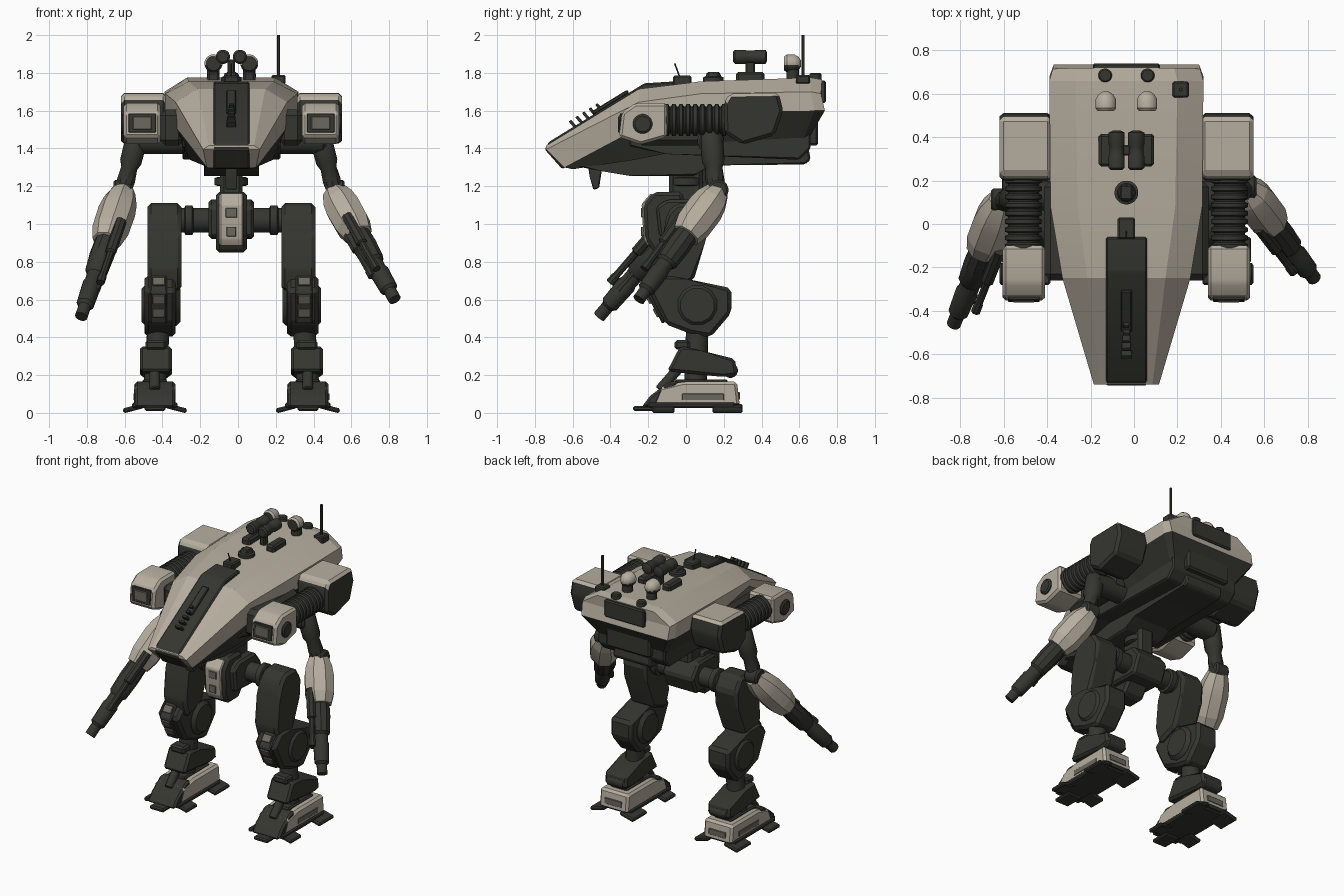
import bpy, bmesh, math
from mathutils import Vector, Matrix

CX = -0.035   # symmetry plane of the body (the arms are posed unevenly)
COL = {"tan_armour": (0.47, 0.42, 0.345), "dark_metal": (0.036, 0.037, 0.030),
       "worn_grey": (0.15, 0.14, 0.115), "black_metal": (0.022, 0.022, 0.02)}
MATS = {}
for k, c in COL.items():
    MATS[k] = bpy.data.materials.new(k)
    MATS[k].diffuse_color = (*c, 1)
TAN, DARK, WORN, BLACK = COL


def finish(name, bm, mat, bevel=0.0, smooth=35):
    """Bevel, orient, colour (name or rule on the face) and link a part."""
    if bevel:
        bmesh.ops.bevel(bm, geom=bm.edges[:], offset=bevel, segments=1, affect='EDGES', clamp_overlap=True)
    bmesh.ops.recalc_face_normals(bm, faces=bm.faces)
    bm.normal_update()
    me = bpy.data.meshes.new(name)
    used = []
    for f in bm.faces:
        m = mat(f) if callable(mat) else mat
        if m not in used:
            used.append(m)
            me.materials.append(MATS[m])
        f.material_index = used.index(m)
        f.smooth = True
    for e in bm.edges:
        e.smooth = len(e.link_faces) == 2 and e.calc_face_angle(0) < math.radians(smooth)
    bmesh.ops.translate(bm, vec=(CX, 0, 0), verts=bm.verts)
    bm.to_mesh(me)
    bm.free()
    ob = bpy.data.objects.new(name, me)
    bpy.context.collection.objects.link(ob)
    return ob


def box(name, c, s, mat, bevel=0.008, rot=None):
    bm = bmesh.new()
    m = Matrix.Translation(c) @ (rot or Matrix()) @ Matrix.Diagonal((*s, 1))
    bmesh.ops.create_cube(bm, size=1, matrix=m)
    return finish(name, bm, mat, bevel, 20)


def prism(name, prof, x0, x1, mat, bevel=0.01):
    """Side profile (y, z) extruded from x0 to x1."""
    bm = bmesh.new()
    a, b = ([bm.verts.new((x, y, z)) for y, z in prof] for x in (x0, x1))
    bm.faces.new(a)
    bm.faces.new(b[::-1])
    for i in range(len(prof)):
        j = (i + 1) % len(prof)
        bm.faces.new((a[i], a[j], b[j], b[i]))
    return finish(name, bm, mat, bevel, 20)


def lathe(name, p0, p1, prof, mat, n=16, smooth=35):
    """Rings (fraction along axis, radius) around the line p0-p1."""
    bm = bmesh.new()
    p0, p1 = Vector(p0), Vector(p1)
    q = (p1 - p0).to_track_quat('Z', 'Y')
    rings = [[bm.verts.new(p0.lerp(p1, t) + q @ Vector((r * math.cos(a), r * math.sin(a), 0)))
              for a in [2 * math.pi * (i + .5) / n for i in range(n)]] for t, r in prof]
    for a, b in zip(rings, rings[1:]):
        for i in range(n):
            j = (i + 1) % n
            bm.faces.new((a[i], a[j], b[j], b[i]))
    bm.faces.new(rings[0])
    bm.faces.new(rings[-1])
    return finish(name, bm, mat, 0, smooth)


def rod(name, p0, p1, r, mat=DARK, n=16):
    L = (Vector(p1) - Vector(p0)).length
    e = min(.15, r * .2 / L)
    return lathe(name, p0, p1, [(0, r * .8), (e, r), (1 - e, r), (1, r * .8)], mat, n)


# Hull: faceted loft; half sections of roof crease, shoulder, side edge, belly edge
secs = [[(.12, -.74, 1.415), (.15, -.74, 1.395), (.13, -.645, 1.30), (.10, -.60, 1.29)],
        [(.18, -.25, 1.715), (.295, -.25, 1.645), (.285, -.27, 1.50), (.22, -.27, 1.34)],
        [(.225, .08, 1.755), (.35, .08, 1.69), (.35, .08, 1.59), (.25, .08, 1.41)],
        [(.235, .66, 1.775), (.355, .66, 1.70), (.355, .68, 1.60), (.25, .62, 1.44)],
        [(.22, .72, 1.765), (.34, .715, 1.69), (.335, .735, 1.60), (.25, .66, 1.47)]]
bm = bmesh.new()
rings = [[bm.verts.new(p) for p in s] + [bm.verts.new((-x, y, z)) for x, y, z in s[::-1]] for s in secs]
for a, b in zip(rings, rings[1:]):
    for i in range(8):
        j = (i + 1) % 8
        bm.faces.new((a[i], a[j], b[j], b[i]))
for r in (rings[0], rings[-1]):
    for i in range(3):
        bm.faces.new((r[i], r[i + 1], r[6 - i], r[7 - i]))
finish("hull", bm, lambda f: DARK if f.normal.z < -.3 and f.normal.y > -.5 else TAN, 0, 10)

# Dark canopy stripe running over the nose, with its fins
prism("canopy_stripe", [(-.06, 1.70), (-.06, 1.755), (-.22, 1.745), (-.725, 1.435), (-.748, 1.395),
                        (-.655, 1.29), (-.5, 1.4), (-.25, 1.6)], -.095, .095, DARK, .008)
for i in range(5):
    y = -.60 + i * .035
    box("nose_fin", (0, y, 1.53 + i * .022), (.05 - .006 * i, .016, .045), DARK, .002, Matrix.Rotation(.7, 4, 'X'))
box("canopy_ridge", (0, -.40, 1.645), (.05, .22, .02), DARK, .005, Matrix.Rotation(.55, 4, 'X'))

# Underside and rear blocks
prism("wide_belly", [(-.3, 1.52), (-.3, 1.41), (-.1, 1.37), (.60, 1.34), (.66, 1.40), (.66, 1.5)], -.26, .26, DARK)
prism("centre_belly", [(-.6, 1.31), (-.45, 1.28), (-.3, 1.255), (.05, 1.255), (.13, 1.32), (.63, 1.315),
                       (.66, 1.34), (.64, 1.45), (-.5, 1.45)], -.145, .145, DARK)
box("rear_panel", (0, .725, 1.70), (.31, .03, .12), DARK)
box("rear_vent", (0, .67, 1.50), (.34, .06, .17), DARK, .012)
prism("chin_gun", [(-.52, 1.32), (-.51, 1.25), (-.49, 1.18), (-.46, 1.19), (-.44, 1.32)], -.03, .03, DARK, .006)

# Roof equipment
lathe("roof_hatch", (0, .145, 1.74), (0, .145, 1.80), [(0, .055), (.6, .055), (.7, .042), (1, .035)], DARK, 20)
box("hatch_block", (0, .145, 1.785), (.06, .07, .04), DARK)
box("roof_sensor", (0, -.02, 1.755), (.08, .10, .06), DARK)
rod("whip_aerial", (0, -.03, 1.77), (0, -.06, 1.85), .004, DARK, 6)
box("aerial_base", (.25, .62, 1.765), (.075, .075, .05), DARK)
rod("tall_aerial", (.25, .62, 1.76), (.25, .62, 2.0), .009, DARK, 8)
box("scope_mount", (0, .34, 1.81), (.04, .05, .12), DARK)
for s in (-1, 1):
    lathe("scope_tube", (.045 * s, .25, 1.885), (.045 * s, .43, 1.885),
          [(0, .028), (.05, .038), (.35, .038), (.4, .034), (.6, .034), (.65, .038), (.95, .038), (1, .02)], DARK)
    box("roof_box", (.095 * s, .34, 1.775), (.065, .15, .06), DARK, .012)
    rod("rear_cap", (.098 * s, .685, 1.75), (.098 * s, .685, 1.80), .032)
    rod("lamp_post", (.095 * s, .565, 1.75), (.095 * s, .565, 1.825), .034)
    lathe("search_lamp", (.095 * s, .52, 1.85), (.095 * s, .61, 1.85),
          [(0, .038), (.15, .048), (.6, .048), (.85, .035), (1, .015)],
          lambda f: DARK if f.normal.y < -.7 or f.calc_center_median().z < 1.835 else TAN)

    # Side mounts and shoulder pods
    box("side_mount", (.315 * s, -.03, 1.51), (.13, .46, .19), DARK, .03)
    prism("pod_front", [(-.355, 1.46), (-.34, 1.59), (-.27, 1.64), (-.1, 1.64), (-.1, 1.46), (-.24, 1.42)],
          .375 * s, .57 * s, TAN, .015)
    prism("pod_window", [(-.36, 1.485), (-.35, 1.585), (-.33, 1.585), (-.34, 1.485)], .40 * s, .545 * s, DARK, .003)
    box("pod_window_glass", (.4725 * s, -.352, 1.535), (.10, .018, .07), WORN, .003)
    rod("pod_side_lamp", (.53 * s, -.23, 1.53), (.585 * s, -.23, 1.53), .052, DARK, 20)
    coil = []
    for i in range(9):
        coil += [((i + k) / 9, r) for k, r in ((.08, .072), (.25, .086), (.7, .086), (.9, .072))]
    lathe("pod_coil", (.475 * s, -.12, 1.55), (.475 * s, .22, 1.55), coil, DARK, 20)
    prism("pod_rear", [(.205, 1.48), (.2, 1.64), (.23, 1.69), (.49, 1.695), (.515, 1.6), (.47, 1.47), (.3, 1.42)],
          .345 * s, .585 * s, lambda f: TAN if f.normal.z > .3 else DARK, .018)
    rod("shoulder_axle", (.2 * s, .13, 1.44), (.50 * s, .13, 1.44), .07)

    # Hip and legs
    rod("hip_axle", (.05 * s, .02, 1.02), (.30 * s, .02, 1.02), .065)
    rod("hip_collar", (.2 * s, .02, 1.02), (.25 * s, .02, 1.02), .08)
    prism("thigh", [(-.1, 1.06), (-.05, 1.11), (.07, 1.11), (.13, 1.02), (.10, .9), (.04, .70), (-.12, .64),
                    (-.16, .76), (-.12, .95)], .265 * s, .445 * s, DARK, .02)
    prism("knee_block", [(-.2, .65), (-.12, .73), (0, .71), (.24, .66), (.24, .53), (.13, .40), (.02, .42),
                         (-.11, .47)], .295 * s, .46 * s, DARK, .02)
    rod("knee_disc", (.27 * s, .06, .57), (.475 * s, .06, .57), .115, DARK, 12)
    prism("knee_plate", [(-.215, .64), (-.14, .735), (-.10, .70), (-.09, .5), (-.125, .47)],
          .34 * s, .43 * s, DARK, .008)
    for z, y in ((.60, -.199), (.53, -.160)):
        box("knee_worn_patch", (.385 * s, y, z), (.065, .012, .05), WORN, .002, Matrix.Rotation(.48, 4, 'X'))
    box("knee_top_patch", (.385 * s, -.178, .695), (.065, .012, .05), WORN, .002, Matrix.Rotation(-.67, 4, 'X'))
    rod("ankle_column", (.385 * s, .06, .46), (.405 * s, .05, .15), .06)
    prism("shin_guard", [(-.03, .355), (.08, .33), (.26, .285), (.27, .2), (.2, .19), (-.1, .22)],
          .315 * s, .485 * s, DARK, .015)
    box("shin_front_joint", (.40 * s, -.02, .36), (.11, .08, .05), DARK, .012)
    rod("heel_joint", (.33 * s, .235, .225), (.47 * s, .235, .225), .04)
    rod("foot_strut", (.405 * s, -.01, .27), (.405 * s, -.14, .12), .028)
    prism("foot", [(-.18, .04), (-.14, .135), (-.02, .165), (.27, .165), (.285, .035)],
          .295 * s, .515 * s, lambda f: DARK if f.normal.y < -.4 or f.normal.z < -.3 else TAN, .015)
    box("foot_top", (.405 * s, .08, .165), (.13, .28, .025), DARK)
    prism("toe_cap", [(-.235, .03), (-.19, .09), (-.09, .165), (-.04, .165), (-.1, .03)],
          .30 * s, .51 * s, DARK, .012)
    box("foot_side_slot", (.512 * s, .09, .085), (.014, .22, .035), WORN, .002)
    box("heel_slot", (.405 * s, .278, .09), (.13, .014, .04), WORN, .002)
    box("sole", (.405 * s, .03, .04), (.24, .46, .03), DARK)
    for x, y, w, d in ((0, -.21, .11, .14), (-.115, -.12, .11, .12), (.115, -.12, .11, .12),
                       (-.115, .22, .11, .16), (.115, .22, .11, .16)):
        tilt = Matrix.Rotation(2.2 * x * s, 4, 'Y')
        box("toe", ((.405 + x) * s, y, .024), (w, d, .026), DARK, .008, tilt)

# Waist and pelvis
box("waist_column", (0, 0, 1.20), (.12, .18, .20), DARK, .02)
rod("waist_ring", (0, 0, 1.20), (0, 0, 1.25), .09, DARK, 20)
prism("pelvis", [(-.14, .93), (-.16, 1.09), (-.1, 1.13), (.08, 1.13), (.15, 1.04), (.1, .92)], -.12, .12, DARK, .015)
prism("pelvis_front", [(-.17, 1.17), (-.225, 1.10), (-.215, .92), (-.17, .85), (-.05, .85), (.02, .95), (-.02, 1.17)],
      -.082, .082, DARK, .018)
prism("pelvis_plate", [(-.185, 1.165), (-.235, 1.105), (-.225, .92), (-.20, .88), (-.18, .95), (-.17, 1.13)],
      -.062, .062, TAN, .006)
for z, w in ((1.06, .06), (.96, .05)):
    box("pelvis_slot", (0, -.232, z), (w, .012, .05), WORN, .002)

# Arms, posed separately: shoulder, elbow, muzzle
for s, sh, el, tip in ((1, (.46, .13, 1.45), (.55, .16, 1.16), (.865, -.25, .60)),
                       (-1, (-.49, .13, 1.45), (-.575, .10, 1.16), (-.795, -.46, .51))):
    sh, el, tip = Vector(sh), Vector(el), Vector(tip)
    lathe("upper_arm", sh + Vector((0, 0, .05)), el, [(0, .04), (.1, .062), (.5, .06), (.6, .045), (.8, .05), (1, .04)],
          DARK, 10)
    rod("elbow", el + Vector((-.05, .01, .02)), el + Vector((.05, .01, .02)), .055)
    lathe("forearm_shell", el, tip, [(-.02, .065), (.06, .09), (.14, .1), (.30, .098), (.39, .078), (.395, .06)],
          TAN, 8, 12)
    inw = Vector((-.045 * s, -.03, .03))
    lathe("gun_body", el, tip, [(.3, .06), (.5, .066), (.64, .06), (.67, .04)], DARK, 10)
    lathe("main_barrel", el, tip, [(.5, .048), (.72, .045), (.74, .052), (.9, .048), (.92, .034), (1, .034)], DARK, 12)
    for k in (-1, 1):
        off = inw + Vector((.012 * k, -.024 * k, .02 * k))
        lathe("side_barrel", el + off, tip + off,
              [(.3, .03), (.55, .03), (.56, .019), (.74, .019), (.75, .023), (.8, .023)], DARK, 8)
